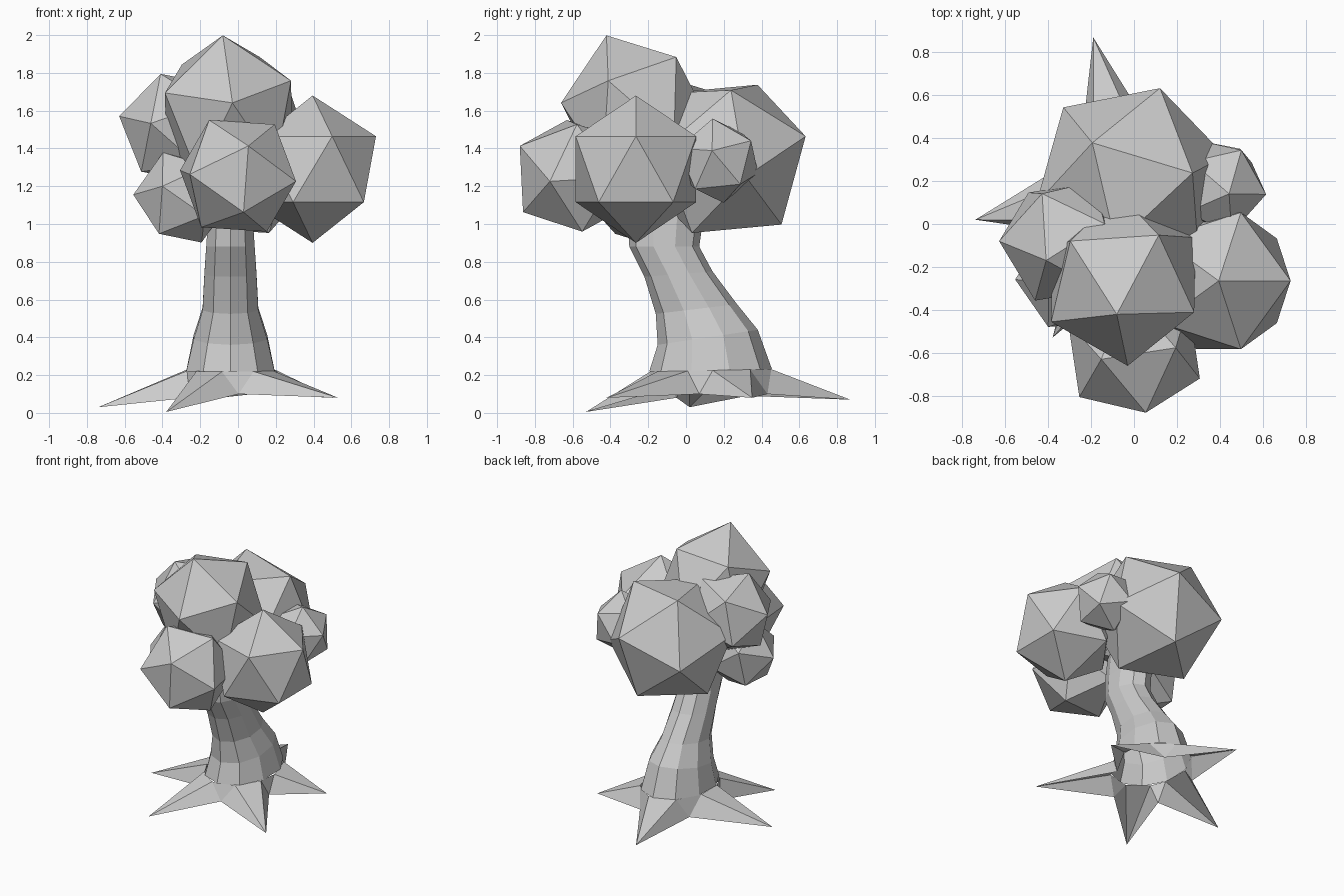
import bpy, bmesh, math
from mathutils import Vector, Matrix

if "Cube" in bpy.data.objects:
    bpy.data.objects.remove(bpy.data.objects["Cube"])


def finish(name, bm):
    bmesh.ops.recalc_face_normals(bm, faces=bm.faces)
    mesh = bpy.data.meshes.new(name)
    bm.to_mesh(mesh)
    bm.free()
    obj = bpy.data.objects.new(name, mesh)
    bpy.context.collection.objects.link(obj)
    return obj


def leaf_ball(name, centre, radius, pole, side, stretch=1.0):
    """Icosahedron with one corner toward pole and a neighbouring corner toward side."""
    z = Vector(pole).normalized()
    x = Vector(side)
    x = (x - z * x.dot(z)).normalized()
    y = z.cross(x)
    m = Matrix((x, y, z * stretch)).transposed().to_4x4()
    m.translation = Vector(centre)
    bm = bmesh.new()
    bmesh.ops.create_icosphere(bm, subdivisions=1, radius=radius, matrix=m)
    finish(name, bm)


# Canopy: clustered faceted leaf balls
leaf_ball("leaves_right", (0.395, -0.265, 1.29), 0.375, (0, 0, 1), (1, 0, 0), 1.04)
leaf_ball("leaves_front", (0.0, -0.59, 1.255), 0.335, (-0.15, -0.04, 0.29), (0.06, -0.29, 0.15))
leaf_ball("leaves_top", (-0.05, -0.26, 1.575), 0.395, (-0.03, -0.16, 0.42), (0.02, -0.37, 0.05), 1.15)
leaf_ball("leaves_left", (-0.325, -0.08, 1.51), 0.31, (-0.085, -0.09, 0.285), (-0.305, 0.01, 0.03))
leaf_ball("leaves_back", (-0.015, 0.205, 1.345), 0.465, (0.305, 0.035, 0.385), (-0.25, 0.185, 0.365))
leaf_ball("leaves_back_right", (0.395, 0.17, 1.335), 0.23, (0.05, -0.03, 0.23), (0.21, -0.03, 0.05))
leaf_ball("leaves_low_left", (-0.295, -0.25, 1.14), 0.26, (-0.09, -0.02, 0.21), (-0.26, -0.01, 0.03))

# Trunk: leaning ten-sided open tube; rings are (cx, cy, cz, rx, ry, tilt in y)
SIDES = 10
rings = [(-0.04, 0.13, 0.225, 0.245, 0.325, 0.02),
         (-0.04, 0.115, 0.40, 0.205, 0.265, 0.15),
         (-0.04, 0.055, 0.55, 0.155, 0.215, 0.12),
         (-0.04, -0.04, 0.735, 0.145, 0.18, 0.08),
         (-0.04, -0.115, 0.88, 0.135, 0.185, 0.0),
         (-0.04, -0.11, 1.02, 0.125, 0.20, 0.0),
         (-0.04, -0.10, 1.20, 0.12, 0.18, 0.0)]


def ring_point(ring, angle):
    cx, cy, cz, rx, ry, tilt = ring
    dy = ry * math.sin(angle)
    return Vector((cx + rx * math.cos(angle), cy + dy, cz + tilt * dy))


bm = bmesh.new()
loops = [[bm.verts.new(ring_point(r, math.pi / 2 + math.tau * i / SIDES))
          for i in range(SIDES)] for r in rings]
for low, high in zip(loops, loops[1:]):
    for i in range(SIDES):
        j = (i + 1) % SIDES
        bm.faces.new((low[i], low[j], high[j], high[i]))
finish("trunk", bm)

# Roots: open star-shaped skirt, tips alternating with valleys (counter-clockwise)
tips = [(0.50, 0.35, 0.08), (-0.19, 0.87, 0.07), (-0.74, 0.02, 0.03),
        (-0.38, -0.53, 0.005), (0.53, -0.42, 0.08)]
valley_z = [0.10, 0.09, 0.08, 0.10, 0.10]
angles = [math.atan2((t[1] - 0.14) / 0.33, (t[0] + 0.04) / 0.245) for t in tips]
skirt = (-0.04, 0.13, 0.0, 0.255, 0.345, 0.0)
bm = bmesh.new()
outer, upper, valleys = [], [], []
for n, tip in enumerate(tips):
    gap = (angles[(n + 1) % 5] - angles[n]) % math.tau
    back = (angles[n] - angles[n - 1]) % math.tau
    outer.append(bm.verts.new(tip))
    upper.append([bm.verts.new(ring_point(rings[0], angles[n] + s))
                  for s in (-back * 0.27, gap * 0.27)])
    valleys.append(bm.verts.new(ring_point(skirt, angles[n] + gap / 2)
                                + Vector((0, 0, valley_z[n]))))
for n in range(5):
    a, b = upper[n]
    c = upper[(n + 1) % 5][0]
    bm.faces.new((a, outer[n], b))
    bm.faces.new((b, outer[n], valleys[n]))
    bm.faces.new((b, valleys[n], c))
    bm.faces.new((c, valleys[n], outer[(n + 1) % 5]))
finish("roots", bm)
